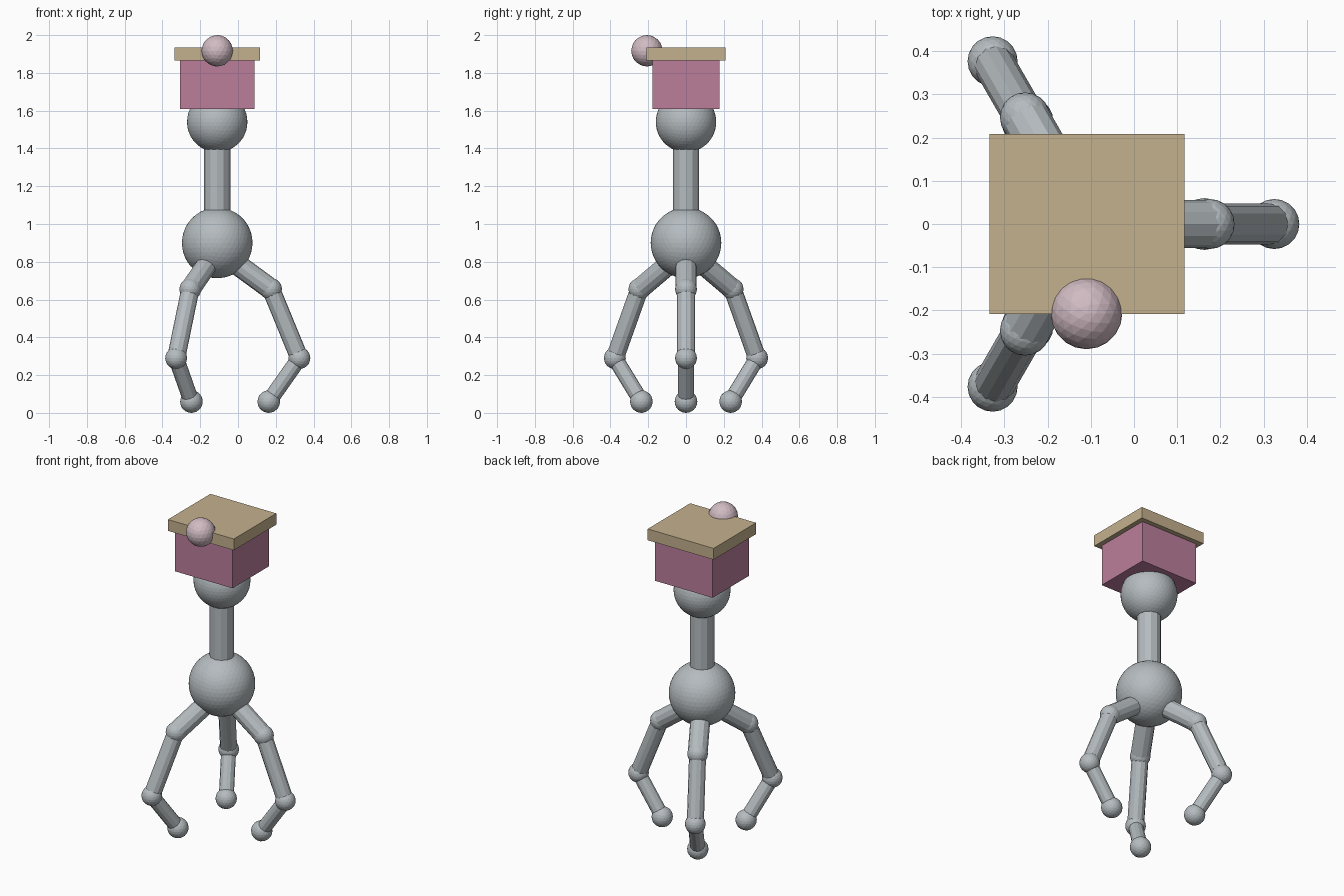
import bpy
import math
from mathutils import Vector

cube = bpy.data.objects.get("Cube")
if cube:
    bpy.data.objects.remove(cube, do_unlink=True)


def material(name, rgb):
    mat = bpy.data.materials.new(name)
    mat.use_nodes = True
    mat.diffuse_color = (*rgb, 1)
    mat.node_tree.nodes["Principled BSDF"].inputs["Base Color"].default_value = (*rgb, 1)
    return mat


grey = material("steel grey", (0.46, 0.50, 0.52))
rose = material("rose pink", (0.50, 0.21, 0.33))
tan = material("tan", (0.56, 0.44, 0.27))
pale = material("pale pink", (0.64, 0.50, 0.55))


def finish(name, mat):
    obj = bpy.context.object
    obj.name = name
    obj.data.materials.append(mat)
    return obj


def ball(name, centre, radius, mat=grey, detail=3):
    bpy.ops.mesh.primitive_ico_sphere_add(subdivisions=detail, radius=radius, location=centre)
    return finish(name, mat)


def rod(name, start, end, radius):
    start, end = Vector(start), Vector(end)
    axis = end - start
    bpy.ops.mesh.primitive_cylinder_add(vertices=12, radius=radius, depth=axis.length,
                                        location=(start + end) / 2,
                                        rotation=axis.to_track_quat("Z", "Y").to_euler())
    return finish(name, mat=grey)


def box(name, centre, size, mat):
    bpy.ops.mesh.primitive_cube_add(size=1, location=centre)
    bpy.context.object.scale = size
    return finish(name, mat)


AXIS_X = -0.11

# Body, neck and head
ball("body", (AXIS_X, 0, 0.9), 0.187, detail=4)
rod("neck", (AXIS_X, 0, 0.95), (AXIS_X, 0, 1.5), 0.069)
ball("head", (AXIS_X, 0, 1.54), 0.16, detail=4)

# Hat with its brim-like lid and front knob
box("hat_box", (AXIS_X, 0, 1.738), (0.394, 0.356, 0.256), rose)
box("hat_lid", (AXIS_X + 0.001, 0, 1.9), (0.452, 0.416, 0.07), tan)
ball("hat_knob", (AXIS_X, -0.207, 1.917), 0.083, pale)

# Three jointed legs spaced evenly around the body
for i, side in enumerate(("left", "back_right", "front_right")):
    angle = math.tau * i / 3

    def at(reach, height):
        return (AXIS_X + reach * math.cos(angle), reach * math.sin(angle), height)

    hip, knee, ankle, foot = at(0.06, 0.82), at(0.285, 0.655), at(0.435, 0.29), at(0.273, 0.06)
    rod(side + "_upper_leg", hip, knee, 0.056)
    rod(side + "_middle_leg", knee, ankle, 0.048)
    rod(side + "_lower_leg", ankle, foot, 0.042)
    ball(side + "_knee", knee, 0.058)
    ball(side + "_ankle", ankle, 0.058)
    ball(side + "_foot", foot, 0.06)
